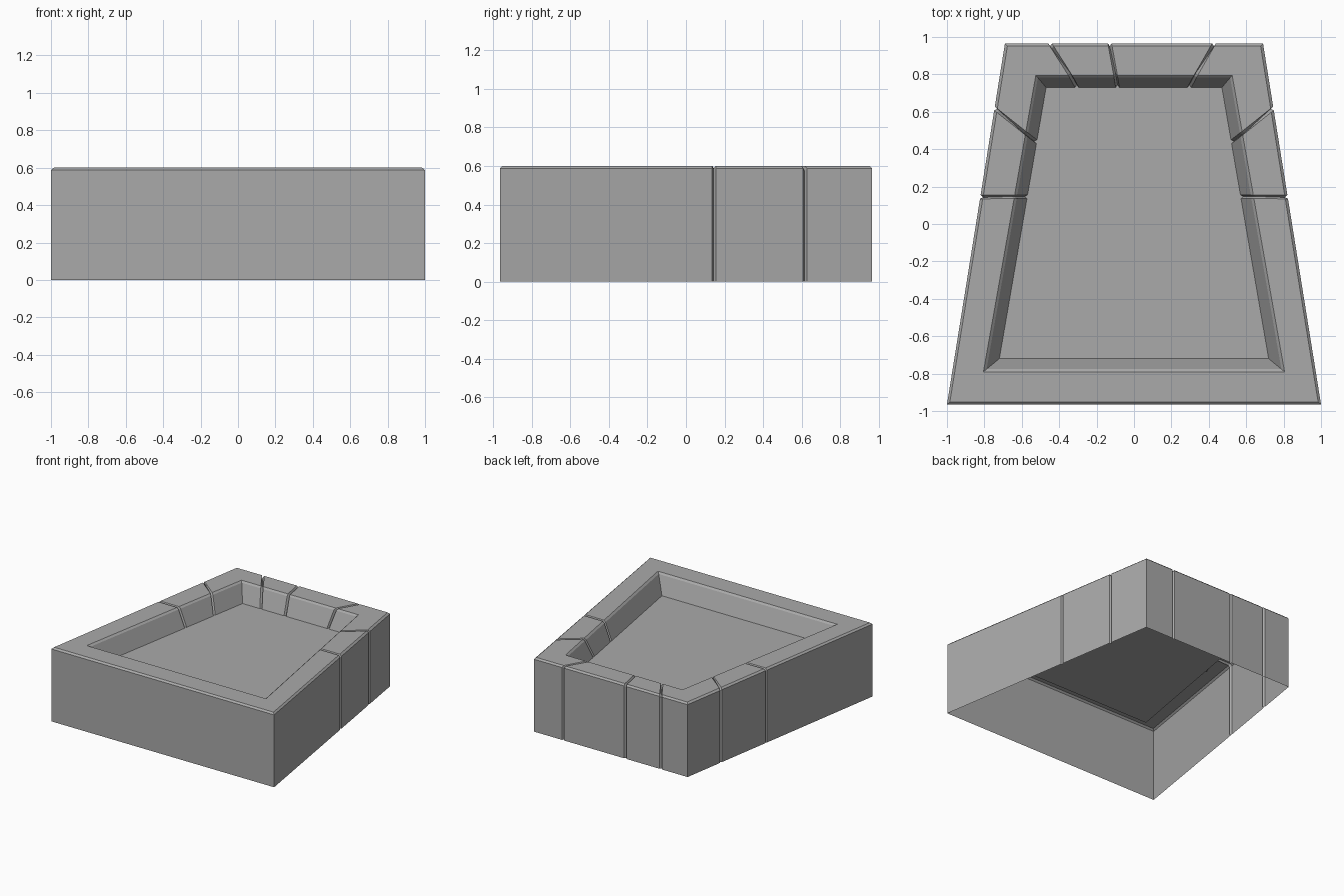
import bpy, bmesh
from mathutils import Vector as V

cube = bpy.data.objects.get("Cube")
if cube:
    bpy.data.objects.remove(cube)

stone = bpy.data.materials.new("grey_stone")
grey = (0.4, 0.4, 0.4, 1)
stone.use_nodes = True
stone.diffuse_color = grey
stone.node_tree.nodes["Principled BSDF"].inputs["Base Color"].default_value = grey

TOP, FLOOR, BEVEL, DEPTH, HALF = 0.6, 0.45, 0.013, 0.014, 0.01


def mirrored(station):
    return [V((-p.x, p.y)) for p in station]


# Plan points of each station: outer wall, inner rim, floor edge
front = [V((1, -0.965)), V((0.805, -0.79)), V((0.72, -0.72))]
back = [V((0.69, 0.965)), V((0.525, 0.795)), V((0.47, 0.73))]


def joint(a, b, fractions):
    return [p.lerp(q, f) for p, q, f in zip(a, b, fractions)]


# Joints between the blocks
side_low = joint(front, back, (0.575, 0.59, 0.597))
side_high = joint(front, back, (0.82, 0.805, 0.80))
back_joints = [joint(back, mirrored(back), f) for f in
               ((0.19, 0.185, 0.185), (0.594, 0.594, 0.594), (0.825, 0.825, 0.825))]

right_run = [(front, False), (side_low, True), (side_high, True), (back, False)]
left_run = [(mirrored(s), j) for s, j in reversed(right_run)]
loop = right_run + [(s, True) for s in back_joints] + left_run


def section(station, sink=0, normal=V((0, 0))):
    """Cross-section from the foot of the wall to the floor of the basin."""
    outer, inner, floor = station
    shift = normal * sink
    return [(*(outer + shift), 0),
            (*(outer + shift), TOP - BEVEL - sink),
            (*(outer.lerp(inner, 0.08) + shift), TOP - sink),
            (*(inner - shift), TOP - sink),
            (*(inner.lerp(floor, 0.2) - shift), TOP - BEVEL - sink),
            (*(floor - shift), FLOOR)]


# Plain section at corners, V groove at joints
sections = []
for i, (station, is_joint) in enumerate(loop):
    if not is_joint:
        sections.append(section(station))
        continue
    along = (loop[i + 1][0][0] - loop[i - 1][0][0]).normalized()
    inward = V((-along.y, along.x))
    for step in (-1, 0, 1):
        moved = [p + along * HALF * step for p in station]
        sections.append(section(moved, 0 if step else DEPTH, inward))

# Skin the sections into one ring and close the basin floor
bm = bmesh.new()
rows = [[bm.verts.new(p) for p in s] for s in sections]
for a, b in zip(rows, rows[1:] + rows[:1]):
    for k in range(len(a) - 1):
        bm.faces.new((a[k], b[k], b[k + 1], a[k + 1]))
bm.faces.new([r[-1] for r in rows])
mesh = bpy.data.meshes.new("stone_basin")
bm.to_mesh(mesh)
bm.free()
mesh.materials.append(stone)
basin = bpy.data.objects.new("stone_basin", mesh)
bpy.context.collection.objects.link(basin)
